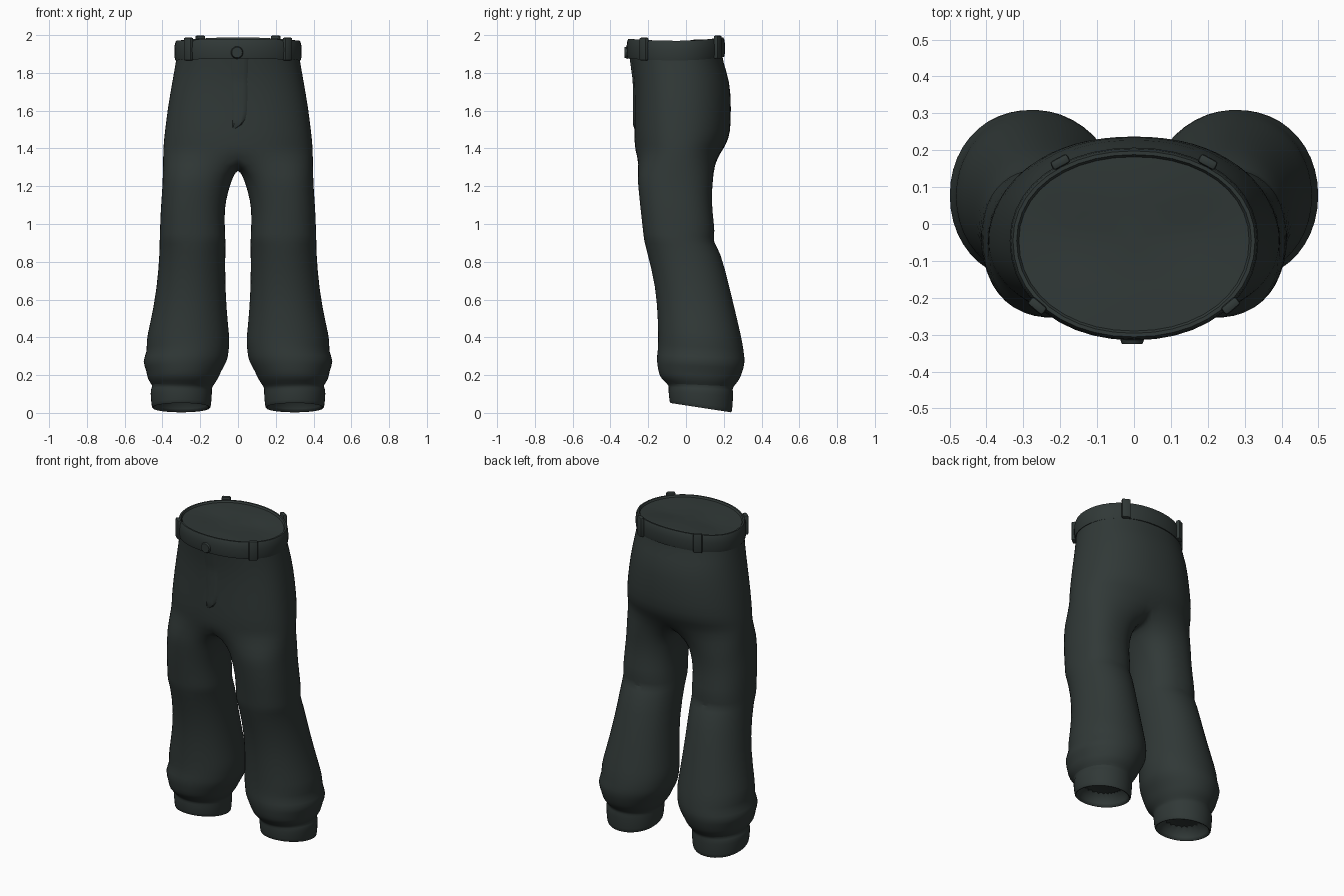
import bpy, bmesh, math
from mathutils import Matrix, Vector

if "Cube" in bpy.data.objects:
    bpy.data.objects.remove(bpy.data.objects["Cube"])

cloth = bpy.data.materials.new("dark green cloth")
cloth.diffuse_color = (0.030, 0.040, 0.038, 1)
cloth.use_nodes = True
cloth.node_tree.nodes["Principled BSDF"].inputs["Base Color"].default_value = cloth.diffuse_color
CY = -0.045          # depth of the widest line of the hips
N_OUT, N_IN = 17, 7  # points on the outside and the inseam of a leg ring


def spow(v, e):
    return math.copysign(abs(v) ** e, v)


def finish(name, bm, angle=50, subsurf=0, mirror=False):
    bmesh.ops.recalc_face_normals(bm, faces=bm.faces)
    me = bpy.data.meshes.new(name)
    bm.to_mesh(me)
    bm.free()
    me.materials.append(cloth)
    ob = bpy.data.objects.new(name, me)
    bpy.context.collection.objects.link(ob)
    if mirror:
        m = ob.modifiers.new("mirror", 'MIRROR')
        m.use_clip = True
    if subsurf:
        s = ob.modifiers.new("smooth", 'SUBSURF')
        s.levels = s.render_levels = subsurf
    bpy.ops.object.select_all(action='DESELECT')
    ob.select_set(True)
    bpy.context.view_layer.objects.active = ob
    bpy.ops.object.shade_smooth_by_angle(angle=math.radians(angle))
    return ob


def bridge(bm, a, b, closed):
    n = len(a)
    for i in range(n if closed else n - 1):
        j = (i + 1) % n
        bm.faces.new((a[i], a[j], b[j], b[i]))


def oval(t, w, yf, yb, e=0.9):
    """Point on a waist or hip outline; t = -90 degrees is the front centre."""
    s = spow(math.sin(t), e)
    return w * spow(math.cos(t), e), CY + s * ((yb - CY) if s > 0 else (CY - yf))


# Hip rows: height, half width, front, back
HIPS = [(1.93, .32, -.30, .19), (1.86, .33, -.29, .195), (1.76, .348, -.276, .234),
        (1.62, .373, -.274, .24), (1.48, .39, -.276, .238),
        (1.42, .396, -.272, .212), (1.37, .398, -.268, .182)]
# Leg rows: height, inner x, outer x, front, back
LEGS = [(1.25, .026, .40, -.26, .146), (1.18, .05, .403, -.254, .139),
        (1.08, .073, .411, -.244, .14), (.96, .068, .415, -.23, .158),
        (.915, .066, .417, -.226, .142), (.87, .066, .416, -.216, .184),
        (.66, .068, .43, -.16, .236), (.46, .052, .47, -.151, .284),
        (.38, .042, .49, -.15, .302), (.32, .05, .482, -.152, .31),
        (.275, .055, .512, -.16, .316), (.22, .09, .484, -.15, .30),
        (.18, .105, .484, -.142, .285), (.145, .13, .452, -.10, .25)]
# Turned-up hem: height and inset from one cuff outline, ending inside the leg
CUFF = [(.13, 0), (.11, -.004), (.04, .002), (.024, .006), (.03, .022), (.12, .024)]
LEGS += [(z, .14 + d, .462 - d, -.092 + d, .249 - d) for z, d in CUFF]


def hip_front(x, z):
    """Depth of the front cloth at a given x and height."""
    for (z1, w1, f1, _), (z0, w0, f0, _) in zip(HIPS, HIPS[1:]):
        if z0 <= z <= z1:
            k = (z - z0) / (z1 - z0)
            w, f = w0 + k * (w1 - w0), f0 + k * (f1 - f0)
            c = (abs(x) / w) ** (1 / .9)
            return CY + (f - CY) * (1 - c * c) ** .45


# Trousers: one half lofted from waist to hem, then mirrored
bm = bmesh.new()
ts = [math.radians(-90 + 180 * i / (N_OUT - 1)) for i in range(N_OUT)]
rows = []
for z, w, f, b in HIPS:
    row = []
    for i, t in enumerate(ts):
        x, y = oval(t, w, f, b)
        row.append(bm.verts.new((0 if i in (0, N_OUT - 1) else x, y, z)))
    rows.append(row)
for a, b in zip(rows, rows[1:]):
    bridge(bm, a, b, False)

# Crotch arch from back centre to front centre
last = rows[-1]
yb, yf = last[-1].co.y, last[0].co.y
arch = []
for k in range(1, N_IN + 1):
    u = k / (N_IN + 1)
    arch.append(bm.verts.new((0, yb + (yf - yb) * u, 1.37 - .075 * math.sin(math.pi * u) ** .6)))
ring = last + arch

# Leg rings; the lower folds and the hem drop towards the back
angles = [1.5 * t for t in ts]
angles += [math.radians(135 + 90 * k / (N_IN + 1)) for k in range(1, N_IN + 1)]
for i, (z, xi, xo, f, b) in enumerate(LEGS):
    cx, rx, cy, ry = (xi + xo) / 2, (xo - xi) / 2, (f + b) / 2, (b - f) / 2
    e = .86 if z > .9 else .96
    tilt = .025 if i > len(LEGS) - 5 else .008
    new = []
    for a in angles:
        s = spow(math.sin(a), e)
        new.append(bm.verts.new((cx + rx * spow(math.cos(a), e), cy + ry * s, z - tilt * s)))
    bridge(bm, ring, new, True)
    ring = new
bm.faces.new(ring)   # closed inside of the hem
finish("trousers", bm, 60, 1, True)

# Waistband with the closed top: height and inset from the belt outline
BAND = [(1.868, .02), (1.866, .004), (1.885, 0), (1.925, -.001), (1.955, .002),
        (1.97, .008), (1.97, .018), (1.96, .024), (1.96, .15)]
bm = bmesh.new()
M = 40
prev = None
for z, d in BAND:
    row = []
    for i in range(M):
        t = 2 * math.pi * i / M
        x, y = oval(t, .336 - d, -.314 + d, .206 - d, .95)
        s = math.sin(t)
        row.append(bm.verts.new((x, y, z + (.018 if s > 0 else .010) * s * s)))
    if prev:
        bridge(bm, prev, row, True)
    prev = row
mid = bm.verts.new((0, CY, 1.962))
for i in range(M):
    bm.faces.new((prev[i], prev[(i + 1) % M], mid))
finish("waistband", bm, 50)

# Belt loops: bevelled straps turned to face outward
for side, sx in (("right", 1), ("left", -1)):
    for part, x, y, z in (("front", .262, -.222, 1.926), ("back", .200, .168, 1.936)):
        out = Vector((sx * x / .33 ** 2, (y - CY) / .25 ** 2, 0)).normalized()
        bm = bmesh.new()
        bmesh.ops.create_cube(bm, size=1)
        bmesh.ops.scale(bm, vec=(.026, .052, .122), verts=bm.verts)
        bmesh.ops.bevel(bm, geom=bm.edges[:], offset=.008, segments=2, affect='EDGES', profile=.5)
        turn = Matrix.Rotation(math.atan2(out.y, out.x), 4, 'Z')
        bmesh.ops.transform(bm, matrix=Matrix.Translation((sx * x, y, z)) @ turn, verts=bm.verts)
        finish(f"{part}_{side}_belt_loop", bm, 40)

# Button
bm = bmesh.new()
place = Matrix.Translation((-.005, -.317, 1.908)) @ Matrix.Rotation(math.pi / 2, 4, 'X')
bmesh.ops.create_cone(bm, cap_ends=True, segments=20, radius1=.034, radius2=.028, depth=.016,
                      matrix=place)
finish("button", bm, 40)

# Fly flap: thin plate following the cloth, rounded at its lower end
bm = bmesh.new()
prev = None
for k in range(15):
    u = k / 14
    z = 1.875 - .375 * u
    left = -.042 + .012 * u
    right = .058 - .008 * u
    if u > .7:
        right = left + (right - left) * max(.12, math.sqrt(max(0, 1 - ((u - .7) / .3) ** 2)))
    row = []
    for j in range(7):
        x = left + (right - left) * j / 6
        lift = -.004 if j in (0, 6) or k == 14 else .006
        row.append(bm.verts.new((x, hip_front(x, z) - lift, z)))
    if prev:
        bridge(bm, prev, row, False)
    prev = row
finish("fly_flap", bm, 40)
